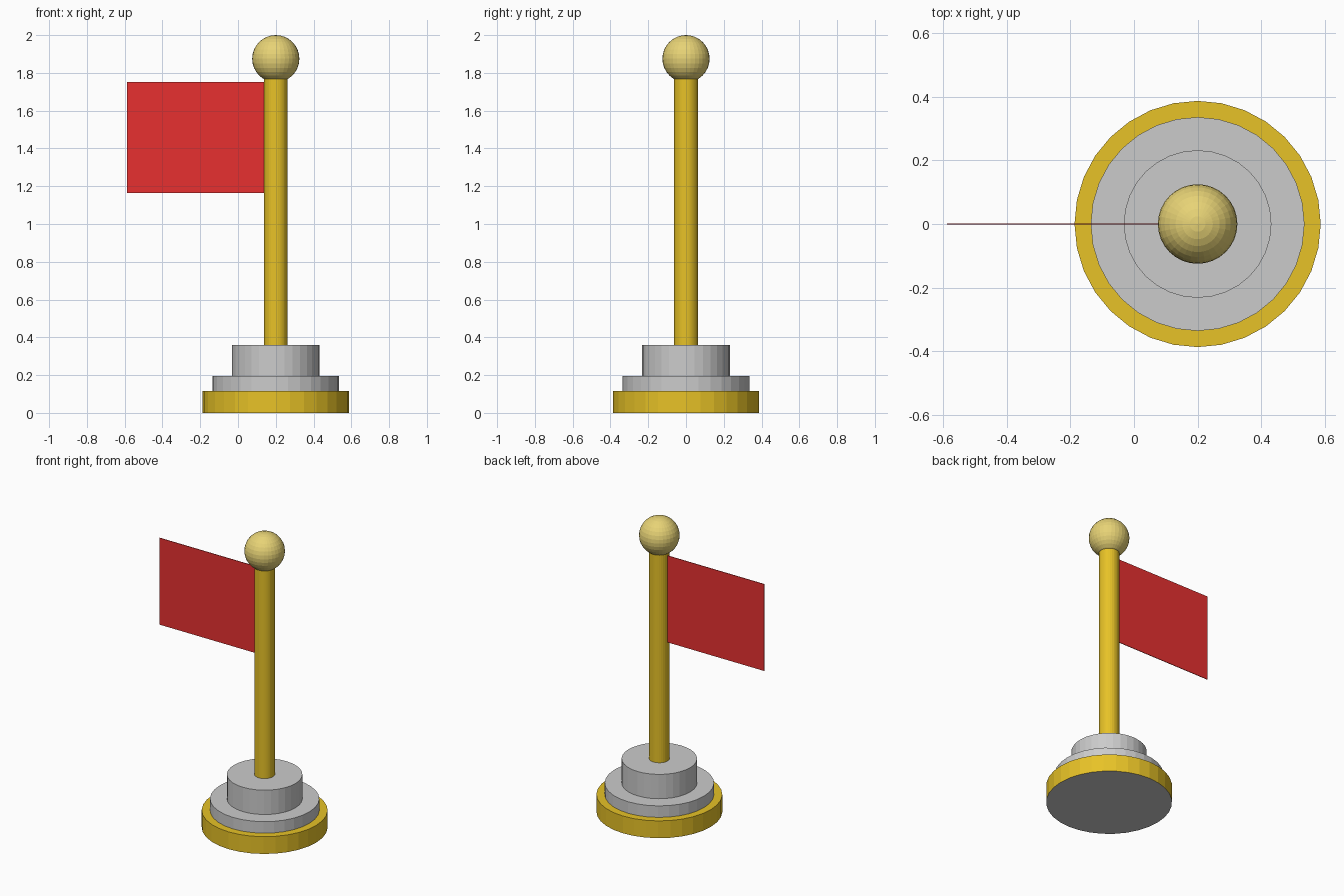
import bpy

if "Cube" in bpy.data.objects:
    bpy.data.objects.remove(bpy.data.objects["Cube"])

CX = 0.2  # pole axis


def material(name, rgb):
    m = bpy.data.materials.new(name)
    m.diffuse_color = (*rgb, 1)
    m.use_nodes = True
    m.node_tree.nodes["Principled BSDF"].inputs["Base Color"].default_value = m.diffuse_color
    return m


gold = material("gold", (0.8, 0.54, 0.02))
brass = material("pale_gold", (0.8, 0.65, 0.18))
red = material("red", (0.8, 0.03, 0.03))
grey = material("grey", (0.8, 0.8, 0.8))


def disc(name, radius, z0, z1, mat=None):
    bpy.ops.mesh.primitive_cylinder_add(
        vertices=32, radius=radius, depth=z1 - z0, location=(CX, 0, (z0 + z1) / 2))
    ob = bpy.context.object
    ob.name = name
    if mat:
        ob.data.materials.append(mat)
    return ob


# Stepped base, with a grey underside
base = disc("base_ring", 0.387, 0, 0.117, gold)
base.data.materials.append(grey)
for p in base.data.polygons:
    if p.normal.z < -0.9:
        p.material_index = 1
disc("lower_step", 0.336, 0.117, 0.195)
disc("upper_step", 0.232, 0.195, 0.36)

# Pole
disc("pole", 0.063, 0.36, 1.80, gold)

# Ball finial
bpy.ops.mesh.primitive_uv_sphere_add(
    segments=32, ring_count=16, radius=0.125, location=(CX, 0, 1.875))
ball = bpy.context.object
ball.name = "finial_ball"
ball.data.materials.append(brass)

# Flag: a thin sheet reaching into the pole
x0, x1, z0, z1 = -0.588, 0.15, 1.165, 1.753
bpy.ops.mesh.primitive_cube_add(size=1, location=((x0 + x1) / 2, 0, (z0 + z1) / 2))
flag = bpy.context.object
flag.name = "flag"
flag.scale = (x1 - x0, 0.004, z1 - z0)
bpy.ops.object.transform_apply(location=False, rotation=False, scale=True)
flag.data.materials.append(red)
